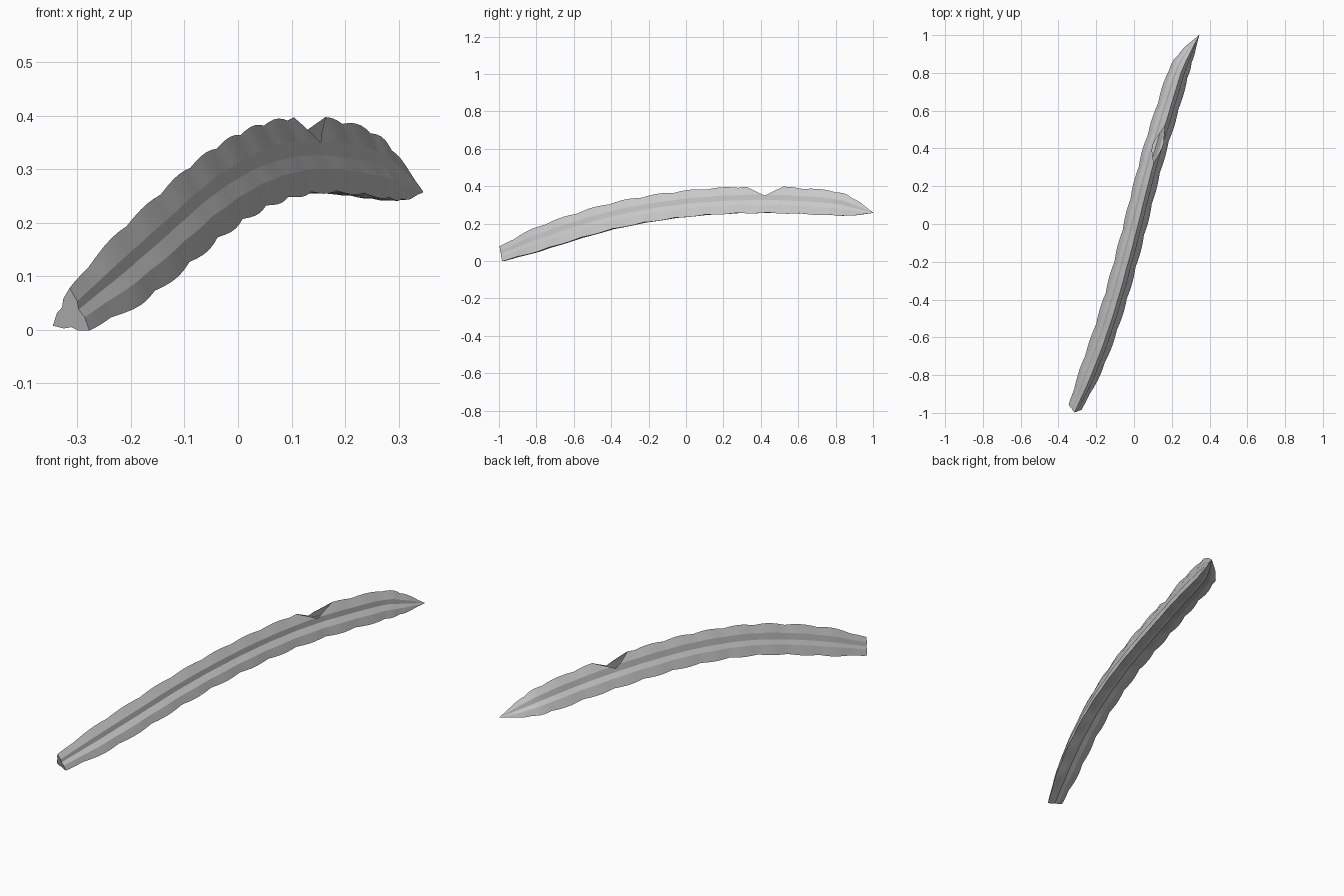
import bpy, bmesh, math
from mathutils import Vector

old = bpy.data.objects.get("Cube")
if old:
    bpy.data.objects.remove(old, do_unlink=True)

grey = bpy.data.materials.new("pale_grey")
grey.use_nodes = True
grey.diffuse_color = (0.58, 0.58, 0.58, 1)
grey.node_tree.nodes["Principled BSDF"].inputs["Base Color"].default_value = (0.58, 0.58, 0.58, 1)

# Spine stations: x, y, z, section scale
SPINE = [Vector(p) for p in (
    (-0.315, -0.98, 0.034, 0.58), (-0.238, -0.8, 0.102, 0.9), (-0.162, -0.6, 0.17, 0.98),
    (-0.098, -0.4, 0.228, 1), (-0.042, -0.2, 0.269, 1), (0.01, 0.0, 0.297, 1),
    (0.06, 0.2, 0.313, 1), (0.114, 0.4, 0.319, 1), (0.176, 0.6, 0.314, 0.98),
    (0.238, 0.8, 0.3, 0.9), (0.285, 0.9, 0.281, 0.62), (0.345, 1.0, 0.258, 0.02))]
# Section corners: top ridge, lower right ridge, lower left ridge
CORNERS = [Vector(p) for p in ((0.012, 0.08), (0.06, -0.063), (-0.064, -0.047))]
BUMPS, STEPS = 13, 5


def spine_at(t):
    """Catmull-Rom point on the spine, t from 0 to 1."""
    last = len(SPINE) - 1
    i = min(int(t * last), last - 1)
    f = t * last - i
    a, b, c, d = (SPINE[max(0, min(last, i + k))] for k in (-1, 0, 1, 2))
    return b + 0.5 * f * ((c - a) + f * ((2 * a - 5 * b + 4 * c - d) + f * (3 * (b - c) + d - a)))


def section(swell):
    """Three ridges joined by shallow fluted sides; swell scallops the ridges."""
    points = []
    for k in range(3):
        a, b = CORNERS[k], CORNERS[(k + 1) % 3]
        along = (b - a).normalized()
        outward = Vector((-along.y, along.x))
        points.append(a * swell)
        for part, rise in ((0.32, 0.005), (0.5, -0.003), (0.7, 0.005)):
            mix = 1 + (swell - 1) * 0.5
            points.append(a.lerp(b, part) * mix + outward * rise)
    return points


# Blade: scalloped three-ridged hollow section swept along the spine
bm = bmesh.new()
rings = []
count = BUMPS * STEPS
for i in range(count + 1):
    t = i / count
    here = spine_at(t)
    tangent = (spine_at(min(1, t + 0.01)) - spine_at(max(0, t - 0.01))).to_3d().normalized()
    side = tangent.cross(Vector((0, 0, 1))).normalized()
    up = side.cross(tangent)
    swell = 0.93 + 0.09 * abs(math.sin(math.pi * (i / STEPS + 0.4)))
    rings.append([bm.verts.new(here.to_3d() + here.w * (side * p.x + up * p.y))
                  for p in section(swell)])
for r, s in zip(rings, rings[1:]):
    for k in range(len(r)):
        n = (k + 1) % len(r)
        bm.faces.new((r[k], r[n], s[n], s[k]))
bm.faces.new(rings[0])
bm.faces.new(rings[-1])
bmesh.ops.recalc_face_normals(bm, faces=bm.faces)

# Open notch in the top ridge: slice along two slopes, drop the skin above them
low, slope = Vector((0.133, 0.42, 0.35)), 0.48
for sign in (-1, 1):
    near = [f for f in bm.faces if abs(f.calc_center_median().y - low.y) < 0.2
            and f.calc_center_median().z > 0.3]
    near += list({e for f in near for e in f.edges}) + list({v for f in near for v in f.verts})
    bmesh.ops.bisect_plane(bm, geom=near, dist=0.00001, plane_co=low,
                           plane_no=Vector((0, -sign * slope, 1)).normalized())
above = [f for f in bm.faces for c in [f.calc_center_median()]
         if c.z - low.z > slope * abs(c.y - low.y)]
bmesh.ops.delete(bm, geom=above, context="FACES")

mesh = bpy.data.meshes.new("blade")
bm.to_mesh(mesh)
bm.free()
blade = bpy.data.objects.new("blade", mesh)
bpy.context.collection.objects.link(blade)
mesh.materials.append(grey)
bpy.context.view_layer.objects.active = blade
blade.select_set(True)
bpy.ops.object.shade_smooth_by_angle(angle=math.radians(20))
